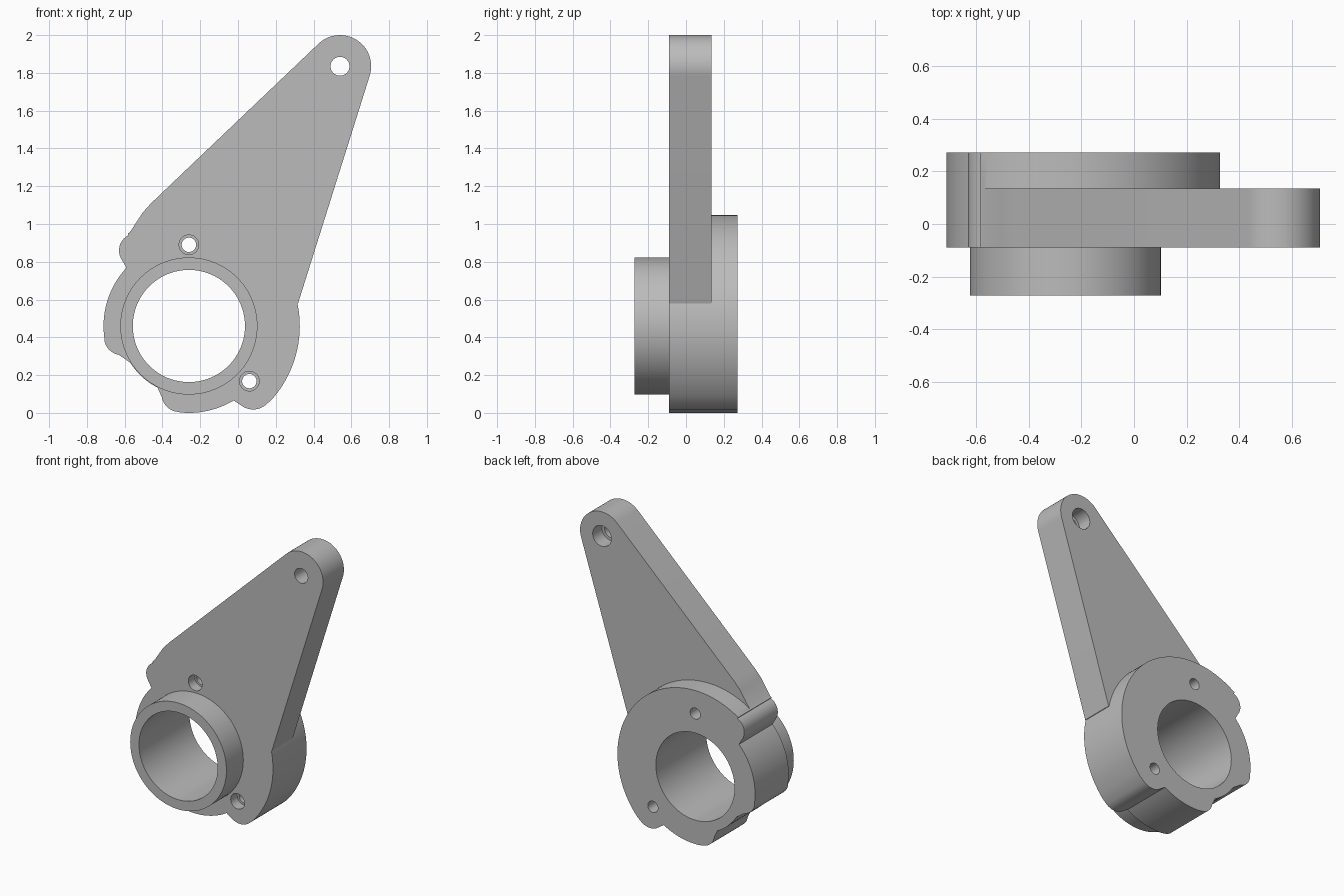
import bpy
import bmesh
from math import cos, sin, radians, pi
from mathutils import Matrix

if "Cube" in bpy.data.objects:
    bpy.data.objects.remove(bpy.data.objects["Cube"], do_unlink=True)

grey = bpy.data.materials.new("plain grey")
grey.use_nodes = True
grey.diffuse_color = (0.5, 0.5, 0.5, 1)
grey.node_tree.nodes["Principled BSDF"].inputs["Base Color"].default_value = (0.5, 0.5, 0.5, 1)

BORE = (-0.26, 0.46)
FRONT, ARM_BACK, BACK, COLLAR_FRONT = -0.09, 0.135, 0.272, -0.272


def arc(centre, r, start, end, n=10):
    """Points on an arc in the xz plane, angles in degrees."""
    angles = [radians(start + (end - start) * i / n) for i in range(n + 1)]
    return [(centre[0] + r * cos(a), centre[1] + r * sin(a)) for a in angles]


def add_mesh(name, bm):
    bmesh.ops.recalc_face_normals(bm, faces=bm.faces[:])
    mesh = bpy.data.meshes.new(name)
    bm.to_mesh(mesh)
    bm.free()
    mesh.materials.append(grey)
    ob = bpy.data.objects.new(name, mesh)
    bpy.context.collection.objects.link(ob)
    return ob


def plate(name, outline, y0, y1):
    """Closed prism with an xz outline, from y0 to y1."""
    bm = bmesh.new()
    near = [bm.verts.new((x, y0, z)) for x, z in outline]
    far = [bm.verts.new((x, y1, z)) for x, z in outline]
    bm.faces.new(near)
    bm.faces.new(far[::-1])
    for i in range(len(outline)):
        bm.faces.new((near[i - 1], far[i - 1], far[i], near[i]))
    return add_mesh(name, bm)


def cylinder(name, centre, r, y0, y1, sides=48):
    bm = bmesh.new()
    place = Matrix.Translation((centre[0], (y0 + y1) / 2, centre[1])) @ Matrix.Rotation(pi / 2, 4, "X")
    bmesh.ops.create_cone(bm, cap_ends=True, segments=sides, radius1=r, radius2=r,
                          depth=y1 - y0, matrix=place)
    return add_mesh(name, bm)


def combine(target, other, operation):
    mod = target.modifiers.new(other.name, "BOOLEAN")
    mod.operation, mod.object, mod.solver = operation, other, "EXACT"
    bpy.context.view_layer.update()
    bpy.context.view_layer.objects.active = target
    bpy.ops.object.modifier_apply(modifier=mod.name)
    bpy.data.objects.remove(other, do_unlink=True)


# Hub: large arc, upper lug, left flank, notch, foot and lower lug
hub_outline = (
    arc(BORE, 0.587, -42, 123.5, 56)
    + arc((-0.54, 0.86), 0.09, 115, 215)
    + arc(BORE, 0.452, 137, 189, 18)
    + arc((-0.615, 0.4), 0.094, 191, 260)
    + arc(BORE, 0.366, 212, 243, 12)
    + arc((-0.31, 0.1), 0.095, 190, 260)
    + arc(BORE, 0.46, 265, 301, 12)
    + arc((0.08, 0.123), 0.105, 235, 316)
)
bracket = plate("hub_and_arm", hub_outline, FRONT, BACK)

# Tapered arm with a round tip
TIP = (0.54, 1.835)
arm_outline = arc(TIP, 0.165, -17.5, 133.6, 32) + [
    (-0.46, 1.11), (-0.505, 1.06), (-0.58, 0.945), (-0.45, 0.8), (0.2, 0.5), (0.318, 0.58)]
combine(bracket, plate("arm", arm_outline, FRONT, ARM_BACK), "UNION")

# Collar around the bore, sunk into the hub
combine(bracket, cylinder("collar", BORE, 0.363, COLLAR_FRONT, 0, 96), "UNION")

# Bore and tip hole, with a counterbore at the back of the tip
combine(bracket, cylinder("bore", BORE, 0.297, -0.5, 0.5, 96), "DIFFERENCE")
combine(bracket, cylinder("tip_hole", TIP, 0.05, -0.5, 0.5), "DIFFERENCE")
combine(bracket, cylinder("tip_counterbore", TIP, 0.07, ARM_BACK - 0.1, 0.5), "DIFFERENCE")

# Two screw holes, counterbored at the front
for spot in ((-0.26, 0.89), (0.06, 0.168)):
    combine(bracket, cylinder("screw_hole", spot, 0.038, -0.5, 0.5), "DIFFERENCE")
    combine(bracket, cylinder("screw_counterbore", spot, 0.052, -0.5, FRONT + 0.07), "DIFFERENCE")

# Smooth round walls, sharp rims
bpy.ops.object.select_all(action="DESELECT")
bracket.select_set(True)
bpy.context.view_layer.objects.active = bracket
bpy.ops.object.shade_smooth_by_angle(angle=radians(25))
